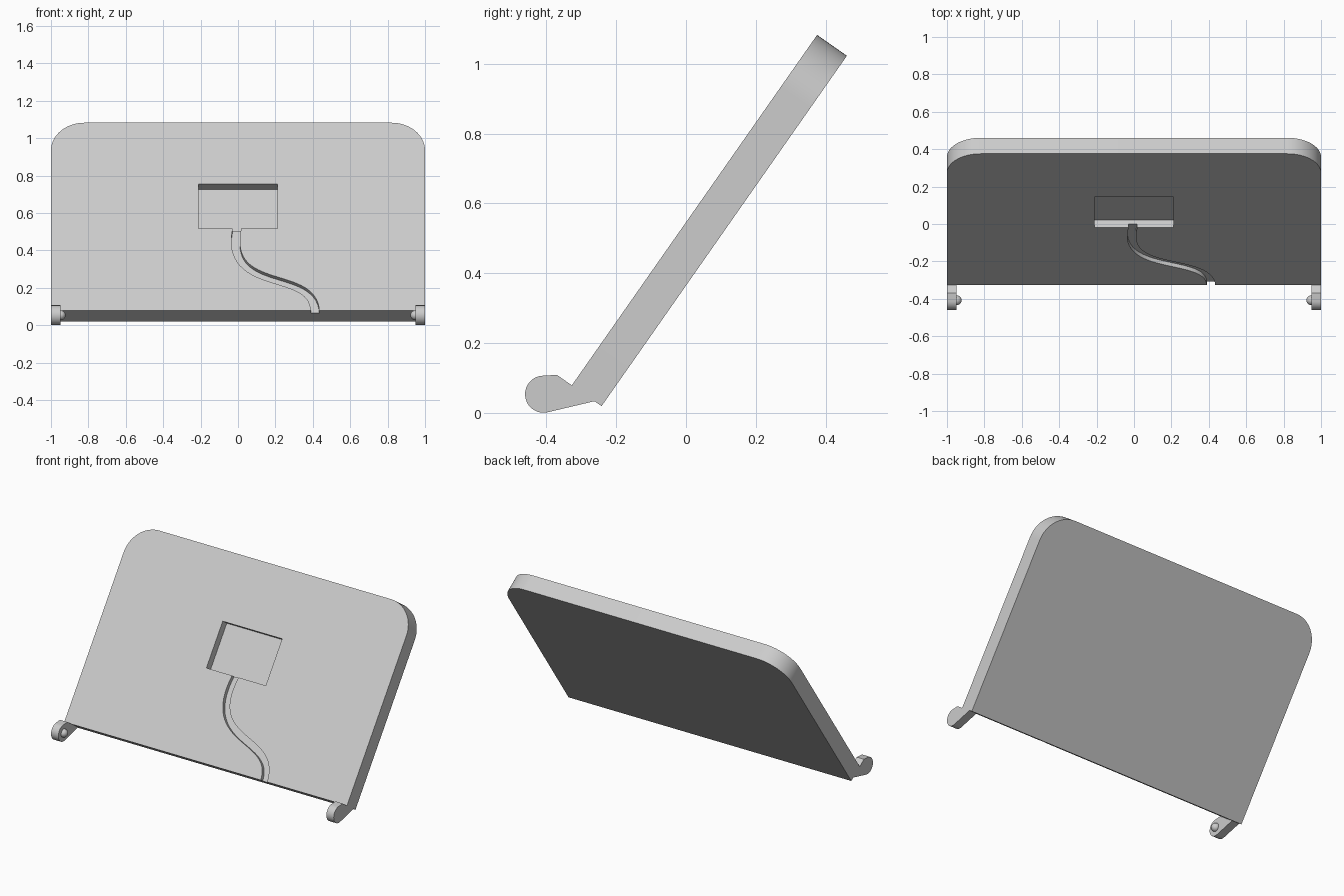
import bpy, bmesh
from math import sin, cos, radians, pi
from mathutils import Vector, geometry

cube = bpy.data.objects.get("Cube")
if cube:
    bpy.data.objects.remove(cube, do_unlink=True)

grey = bpy.data.materials.new("light grey")
grey.use_nodes = True
COLOUR = (0.6, 0.6, 0.6, 1)
grey.diffuse_color = COLOUR
grey.node_tree.nodes["Principled BSDF"].inputs["Base Color"].default_value = COLOUR

TILT = radians(55)
BASE = (0, -0.327, 0.079)
THICK = 0.104
LENGTH = 1.225


def add_object(name, bm):
    bmesh.ops.recalc_face_normals(bm, faces=bm.faces)
    mesh = bpy.data.meshes.new(name)
    bm.to_mesh(mesh)
    bm.free()
    mesh.materials.append(grey)
    ob = bpy.data.objects.new(name, mesh)
    bpy.context.collection.objects.link(ob)
    return ob


def prism(name, outline, lo, hi, place=lambda a, b, h: (a, b, h)):
    """Extrude a closed 2D outline between two heights."""
    bm = bmesh.new()
    face = bm.faces.new([bm.verts.new(place(a, b, lo)) for a, b in outline])
    new = bmesh.ops.extrude_face_region(bm, geom=[face])["geom"]
    shift = Vector(place(0, 0, hi)) - Vector(place(0, 0, lo))
    bmesh.ops.translate(bm, vec=shift,
                        verts=[g for g in new if isinstance(g, bmesh.types.BMVert)])
    return add_object(name, bm)


def arc(cx, cy, r, start, end, steps):
    angles = [radians(start + (end - start) * i / steps) for i in range(steps + 1)]
    return [(cx + r * cos(a), cy + r * sin(a)) for a in angles]


def smooth(ob):
    bpy.ops.object.select_all(action='DESELECT')
    ob.select_set(True)
    bpy.context.view_layer.objects.active = ob
    bpy.ops.object.shade_smooth_by_angle(angle=radians(30))


def lean(ob):
    ob.location = BASE
    ob.rotation_euler.x = TILT


# Leaning panel with two rounded top corners
R = 0.18
outline = [(-1, 0), (1, 0)]
outline += arc(1 - R, LENGTH - R, R, 0, 90, 16)
outline += arc(R - 1, LENGTH - R, R, 90, 180, 16)
panel = prism("panel", outline, -THICK, 0)
lean(panel)

# Rectangular pocket cutter
pocket = prism("pocket_cutter",
               [(-0.21, 0.536), (0.21, 0.536), (0.21, 0.824), (-0.21, 0.824)],
               -0.05, 0.05)

# Curved cable channel cutter, running from the pocket off the bottom edge
path = geometry.interpolate_bezier(Vector((-0.005, 0.54)), Vector((-0.08, 0.1)),
                                   Vector((0.4, 0.28)), Vector((0.412, 0)), 32)
path = [Vector(p[:2]) for p in path]
path = [path[0] + Vector((0.003, 0.02))] + path + [path[-1] - Vector((0, 0.05))]
left, right = [], []
for i, p in enumerate(path):
    t = (path[min(i + 1, len(path) - 1)] - path[max(i - 1, 0)]).normalized()
    side = Vector((-t.y, t.x)) * 0.0225
    left.append(p + side)
    right.append(p - side)
channel = prism("channel_cutter", left + right[::-1], -0.025, 0.05)

# Cut pocket and channel into the panel
for cutter in (pocket, channel):
    lean(cutter)
    cutter.hide_render = True
    mod = panel.modifiers.new(cutter.name, 'BOOLEAN')
    mod.operation = 'DIFFERENCE'
    mod.solver = 'EXACT'
    mod.object = cutter
    bpy.context.view_layer.objects.active = panel
    bpy.ops.object.modifier_apply(modifier=mod.name)
    bpy.data.objects.remove(cutter, do_unlink=True)
smooth(panel)

# Hinge arms with a round end and an inward dome pin, on both sides
PIVOT_Y, PIVOT_Z, ARM_R = -0.408, 0.0535, 0.053
arm_outline = arc(PIVOT_Y, PIVOT_Z, ARM_R, 97, 284, 24)
arm_outline += [(-0.262, 0.0335), (-0.37, 0.109)]
for side, sign in (("left", 1), ("right", -1)):
    arm = prism(side + "_hinge_arm", arm_outline, sign * 0.948, sign,
                lambda a, b, h: (h, a, b))
    smooth(arm)
    bm = bmesh.new()
    bmesh.ops.create_uvsphere(bm, u_segments=24, v_segments=12, radius=0.026)
    pin = add_object(side + "_hinge_pin", bm)
    pin.location = (sign * 0.948, PIVOT_Y, PIVOT_Z)
    pin.rotation_euler.y = pi / 2
    smooth(pin)
